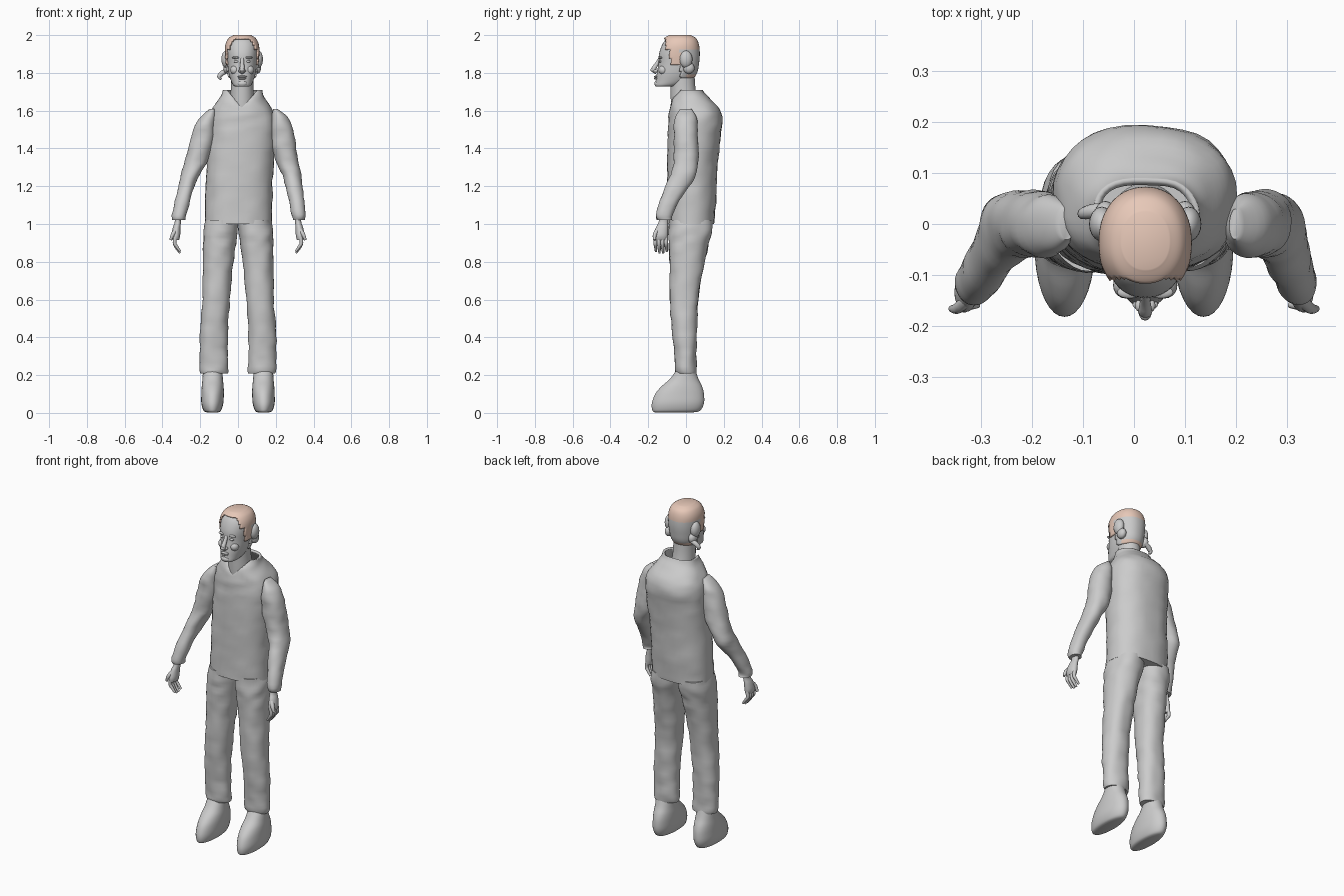
import bpy, bmesh, math
from mathutils import Vector, noise

cube = bpy.data.objects.get("Cube")
if cube:
    bpy.data.objects.remove(cube)


def material(name, rgb):
    mat = bpy.data.materials.new(name)
    mat.use_nodes = True
    color = (*rgb, 1)
    mat.diffuse_color = color
    mat.node_tree.nodes["Principled BSDF"].inputs["Base Color"].default_value = color
    return mat


GREY = material("plain grey", (0.6, 0.6, 0.6))
TAN = material("tan hair", (0.8, 0.58, 0.48))
MID = 0.022  # head and collar sit slightly off centre


def finish(obj, mats=(GREY,)):
    for mat in mats:
        obj.data.materials.append(mat)
    bpy.ops.object.select_all(action="DESELECT")
    obj.select_set(True)
    bpy.context.view_layer.objects.active = obj
    bpy.ops.object.shade_smooth_by_angle(angle=math.radians(45))
    return obj


def from_bmesh(name, bm, mats=(GREY,)):
    bmesh.ops.recalc_face_normals(bm, faces=bm.faces)
    mesh = bpy.data.meshes.new(name)
    bm.to_mesh(mesh)
    bm.free()
    obj = bpy.data.objects.new(name, mesh)
    bpy.context.collection.objects.link(obj)
    return finish(obj, mats)


def spline(rows, steps):
    """Catmull-Rom interpolation through the given rows of numbers."""
    out = []
    for i in range(len(rows) - 1):
        a, b, c, d = (rows[min(max(i + k, 0), len(rows) - 1)] for k in (-1, 0, 1, 2))
        for s in range(steps):
            t = s / steps
            out.append([q + t / 2 * (r - p + t * (2 * p - 5 * q + 4 * r - s2 + t * (3 * (q - r) + s2 - p)))
                        for p, q, r, s2 in zip(a, b, c, d)])
    return out + [list(rows[-1])]


def loft(rows, side=1, shift=lambda z: 0, power=1.0, wrinkle=0.0, grow=0.0, top=True, steps=4, count=36):
    """Stack oval rings: each row is height, x from, x to, y from, y to."""
    bm = bmesh.new()
    rings = []
    for z, x0, x1, y0, y1 in spline(rows, steps):
        ring = []
        for k in range(count):
            a = math.tau * k / count
            c, s = math.cos(a), math.sin(a)
            c, s = (math.copysign(abs(v) ** power, v) for v in (c, s))
            x = (x0 + x1) / 2 + c * ((x1 - x0) / 2 + grow)
            y = (y0 + y1) / 2 + s * ((y1 - y0) / 2 + grow)
            w = wrinkle * noise.noise(Vector((x * 14 + side, y * 14, z * 22)))
            ring.append(bm.verts.new((side * (x + w * c) + shift(z), y + w * s, z)))
        rings.append(ring)
    for low, high in zip(rings, rings[1:]):
        for k in range(count):
            j = (k + 1) % count
            bm.faces.new((low[k], low[j], high[j], high[k]))
    bm.faces.new(rings[0])
    if top:
        bm.faces.new(rings[-1])
    return bm


def ball(name, center, size, tilt=0.0, mats=(GREY,)):
    bm = bmesh.new()
    bmesh.ops.create_uvsphere(bm, u_segments=20, v_segments=12, radius=1)
    bmesh.ops.scale(bm, vec=size, verts=bm.verts)
    obj = from_bmesh(name, bm, mats)
    obj.location = center
    obj.rotation_euler.x = tilt
    return obj


def strands(name, paths, mat=GREY):
    """Tapered round tubes; each point is x, y, z, radius."""
    curve = bpy.data.curves.new(name, "CURVE")
    curve.dimensions = "3D"
    curve.bevel_depth = 1
    curve.bevel_resolution = 3
    curve.use_fill_caps = True
    for path in paths:
        sp = curve.splines.new("POLY")
        pts = spline(path, 3)
        sp.points.add(len(pts) - 1)
        for p, (x, y, z, r) in zip(sp.points, pts):
            p.co, p.radius = (x, y, z, 1), r
    obj = bpy.data.objects.new(name, curve)
    bpy.context.collection.objects.link(obj)
    bpy.ops.object.select_all(action="DESELECT")
    obj.select_set(True)
    bpy.context.view_layer.objects.active = obj
    bpy.ops.object.convert(target="MESH")
    return finish(bpy.context.view_layer.objects.active, (mat,))


# Jacket with an open collar notch at the throat
jacket = loft([(1.0, -.178, .178, -.1, .15), (1.15, -.172, .182, -.1, .16), (1.3, -.165, .187, -.1, .167),
               (1.45, -.16, .2, -.097, .182), (1.55, -.155, .2, -.092, .192), (1.61, -.138, .18, -.086, .178),
               (1.66, -.105, .145, -.075, .13), (1.69, -.088, .13, -.06, .1), (1.71, -.083, .127, -.052, .088)],
              power=0.85, wrinkle=0.006, top=False)
for v in jacket.verts:
    if v.co.y < -0.02:
        v.co.z = min(v.co.z, 1.615 + 0.1 * min(1, abs(v.co.x - MID) / 0.085))
jacket = from_bmesh("jacket", jacket)
solid = jacket.modifiers.new("cloth thickness", "SOLIDIFY")
solid.thickness = 0.014

# Neck
from_bmesh("neck", loft([(1.56, -.05, .095, -.075, .08), (1.64, -.042, .087, -.08, .065),
                         (1.72, -.038, .082, -.082, .05), (1.8, -.038, .082, -.085, .045)]))

# Head
skull = [(1.727, -.012, .056, -.158, -.07), (1.735, -.026, .07, -.164, -.03), (1.76, -.038, .082, -.16, .02),
         (1.8, -.05, .094, -.154, .05), (1.85, -.056, .1, -.146, .06), (1.9, -.06, .104, -.143, .064),
         (1.945, -.058, .102, -.128, .06), (1.975, -.042, .086, -.108, .045), (1.99, -.015, .06, -.08, .015)]
from_bmesh("head", loft(skull, power=0.92))

# Hair shell: tan crown, sideburns and nape, grey around the ears and back
hair = loft(skull, power=0.92, grow=0.009, steps=6, count=60)


def bare(c):
    crown = c.z > 1.925 and c.y > -0.108 or c.z > 1.975
    sideburn = c.z > 1.84 and c.y > -0.085
    back = c.z > 1.77 and c.y > -0.03
    return not (crown or sideburn or back)


bmesh.ops.delete(hair, geom=[f for f in hair.faces if bare(f.calc_center_median())], context="FACES")
for v in hair.verts:
    v.co.z += 0.01 * max(0, (v.co.z - 1.93) / 0.06)
for f in hair.faces:
    c = f.calc_center_median()
    f.material_index = int(c.z > 1.925 or c.y < -0.032 or (c.z < 1.795 and c.y > 0.0))
hair = from_bmesh("hair", hair, (GREY, TAN))
hair.modifiers.new("hair thickness", "SOLIDIFY").thickness = 0.008

# Side locks over the ears and a small tied tuft
for side, label in ((1, "left"), (-1, "right")):
    ball(label + "_side_lock", (MID + side * .085, -.0, 1.872), (.025, .034, .046))
    ball(label + "_lower_lock", (MID + side * .078, .015, 1.825), (.022, .03, .03))
strands("tied_tuft", [[(-.05, .03, 1.815, .012), (-.082, .025, 1.8, .014), (-.1, .02, 1.78, .011), (-.088, .02, 1.765, .004)]])

# Face
strands("nose", [[(MID, -.138, 1.876, .009), (MID, -.156, 1.845, .011), (MID, -.172, 1.818, .014), (MID, -.155, 1.803, .011)]])
ball("nose_tip", (MID, -.176, 1.816), (.012, .013, .01))
ball("upper_lip", (MID, -.158, 1.78), (.025, .012, .006))
ball("lower_lip", (MID, -.157, 1.77), (.021, .012, .006))
ball("chin", (MID, -.15, 1.743), (.028, .018, .016))
for side, label in ((1, "left"), (-1, "right")):
    ball(label + "_eye", (MID + side * .03, -.134, 1.86), (.014, .01, .007))
    ball(label + "_brow", (MID + side * .031, -.134, 1.881), (.024, .012, .007))
    ball(label + "_cheek", (MID + side * .038, -.12, 1.815), (.025, .026, .025))
    ball(label + "_nostril", (MID + side * .011, -.16, 1.81), (.009, .012, .008))

# Sleeves, hands, trouser legs and shoes, mirrored
sleeve = [(1.022, .284, .352, -.155, -.075), (1.05, .28, .352, -.158, -.072), (1.15, .255, .337, -.128, -.02),
          (1.24, .228, .322, -.092, .045), (1.32, .187, .303, -.067, .066), (1.42, .153, .282, -.064, .065),
          (1.52, .147, .257, -.063, .06), (1.575, .148, .222, -.05, .05), (1.61, .152, .178, -.03, .032)]
trouser = [(.208, .055, .197, -.05, .05), (.23, .052, .203, -.056, .053), (.32, .055, .203, -.062, .054),
           (.45, .054, .2, -.075, .058), (.6, .042, .19, -.085, .065), (.75, .03, .187, -.086, .09),
           (.87, .015, .186, -.09, .113), (.95, .003, .185, -.093, .135), (1.02, -.003, .172, -.09, .14)]
shoe = [(.003, .105, .165, -.165, .04), (.012, .09, .182, -.178, .075), (.05, .078, .194, -.181, .095),
        (.1, .075, .194, -.163, .095), (.14, .076, .192, -.13, .085), (.18, .08, .188, -.085, .066),
        (.235, .083, .185, -.045, .048)]

for side, label in ((1, "left"), (-1, "right")):
    def sway(z):
        return 0.03 * max(0, z - 0.95) / 0.6

    from_bmesh(label + "_sleeve", loft(sleeve, side, sway, 0.95, 0.007))
    from_bmesh(label + "_trouser_leg", loft(trouser, side, power=0.9, wrinkle=0.007))
    from_bmesh(label + "_shoe", loft(shoe, side, power=0.95))
    # Palm and wrist
    palm = [(.915, .312, .345, -.17, -.1), (.94, .306, .352, -.172, -.096), (.98, .305, .345, -.16, -.095),
            (1.01, .302, .335, -.145, -.095), (1.05, .3, .335, -.14, -.09)]
    from_bmesh(label + "_palm", loft(palm, side, count=20))
    # Four curled fingers and a thumb
    fingers = []
    for k in range(4):
        y, drop = -.163 + .019 * k, .008 * abs(k - 1.5)
        fingers.append([(side * .33, y, .935, .01), (side * .336, y, .9, .01),
                        (side * .324, y + .002, .868 + drop, .0085), (side * .306, y + .004, .843 + drop, .006)])
    fingers.append([(side * .325, -.145, .975, .013), (side * .345, -.165, .945, .011), (side * .357, -.166, .915, .007)])
    strands(label + "_fingers", fingers)
